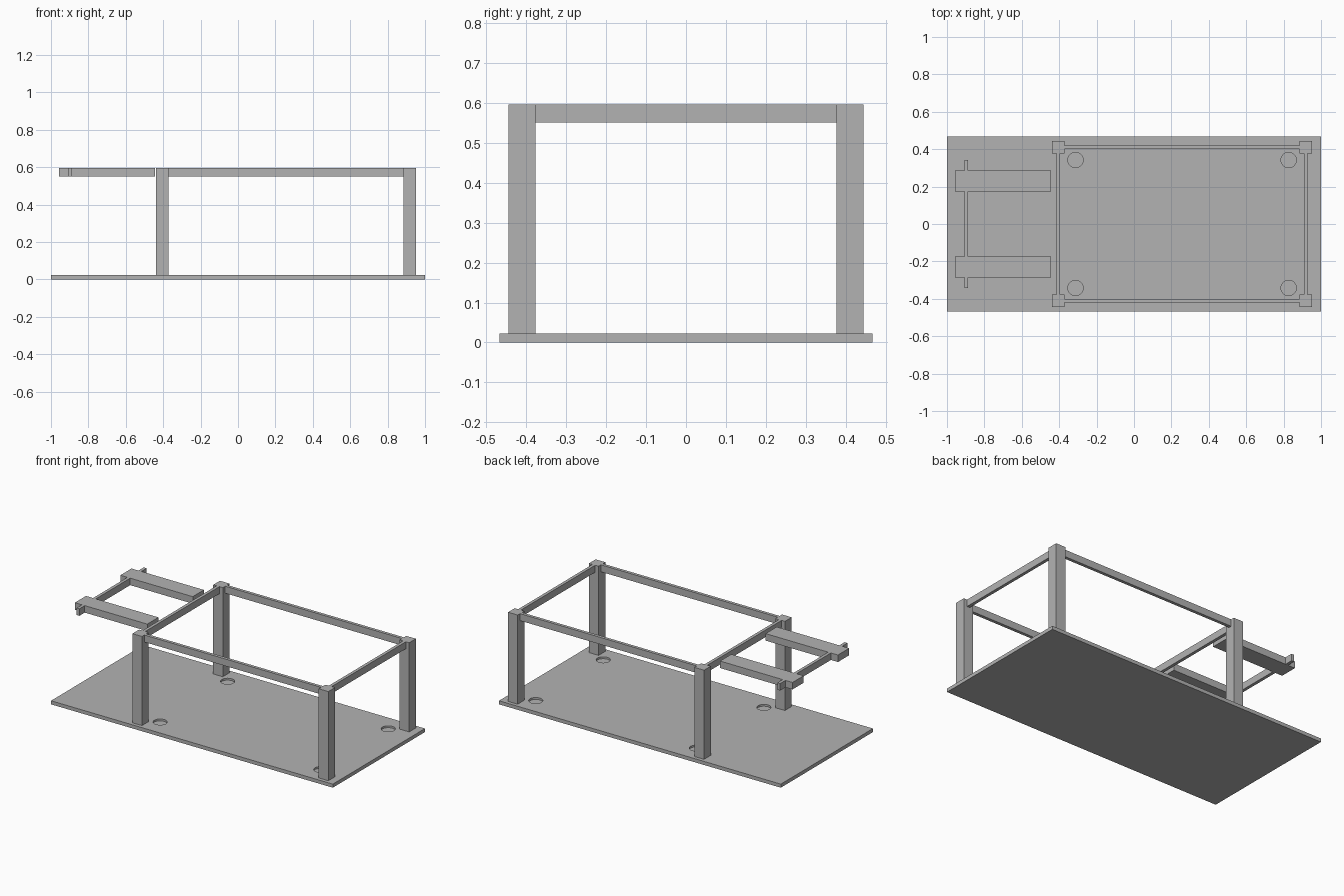
import bpy

old = bpy.data.objects.get("Cube")
if old:
    bpy.data.objects.remove(old, do_unlink=True)

grey = bpy.data.materials.new("plain grey")
grey.use_nodes = True
colour = (0.45, 0.45, 0.45, 1)
grey.diffuse_color = colour
grey.node_tree.nodes["Principled BSDF"].inputs["Base Color"].default_value = colour


def box(name, x, y, z):
    """Box spanning the given (low, high) ranges."""
    bpy.ops.mesh.primitive_cube_add(size=1)
    ob = bpy.context.object
    ob.name = name
    for v in ob.data.vertices:
        v.co = [(r[0] + r[1]) / 2 + c * (r[1] - r[0]) for r, c in zip((x, y, z), v.co)]
    ob.data.materials.append(grey)
    return ob


def around(centre, half):
    return (centre - half, centre + half)


BASE, RAIL, TOP = 0.023, 0.55, 0.595
POST_X, POST_Y, POST_HALF = (-0.405, 0.918), 0.41, 0.034
RAIL_HALF = 0.01
ARM_IN, ARM_OUT = 0.174, 0.287
SIDES = (("right", -1), ("left", 1))
ENDS = (("front", -1), ("back", 1))
rail_z = (RAIL, TOP)

# Base slab with four shallow round pockets
base = box("base_slab", (-1, 1), (-0.467, 0.467), (0, BASE))
for px in (-0.313, 0.827):
    for s in (-1, 1):
        bpy.ops.mesh.primitive_cylinder_add(vertices=48, radius=0.041, depth=0.03,
                                            location=(px, s * 0.342, 0.026))
        cutter = bpy.context.object
        cutter.hide_render = True
        cutter.data.materials.append(grey)
        mod = base.modifiers.new("pocket", 'BOOLEAN')
        mod.operation, mod.solver, mod.object = 'DIFFERENCE', 'EXACT', cutter
        bpy.context.view_layer.objects.active = base
        bpy.ops.object.modifier_apply(modifier=mod.name)
        bpy.data.objects.remove(cutter, do_unlink=True)

# Corner posts
for (side, _), px in zip(SIDES, POST_X):
    for end, s in ENDS:
        box(f"{end}_{side}_post", around(px, POST_HALF),
            around(s * POST_Y, POST_HALF), (BASE, TOP))

# Top rails between the posts
for end, s in ENDS:
    box(f"{end}_rail", (POST_X[0] + POST_HALF, POST_X[1] - POST_HALF),
        around(s * POST_Y, RAIL_HALF), rail_z)
for (side, _), px in zip(SIDES, POST_X):
    box(f"{side}_rail", around(px, RAIL_HALF),
        (-POST_Y + POST_HALF, POST_Y - POST_HALF), rail_z)

# Floating arms and the crossbar that joins them
bar_x = around(-0.897, RAIL_HALF)
box("crossbar_middle", bar_x, (-ARM_IN, ARM_IN), rail_z)
for end, s in ENDS:
    box(f"{end}_arm", (-0.957, -0.443), sorted((s * ARM_IN, s * ARM_OUT)), rail_z)
    box(f"{end}_crossbar_stub", bar_x, sorted((s * ARM_OUT, s * 0.341)), rail_z)
